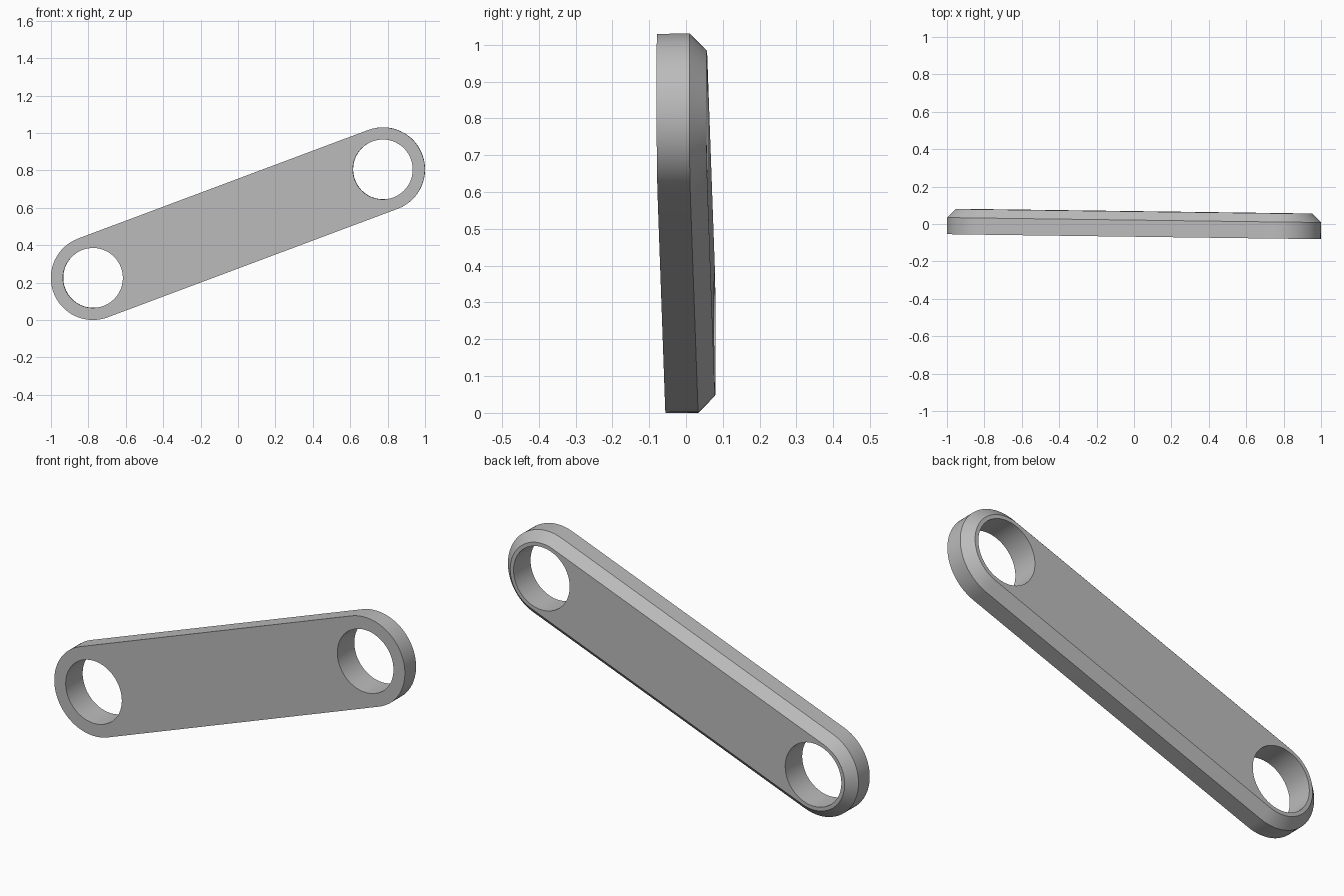
import bpy, bmesh, math
from mathutils import Matrix

if "Cube" in bpy.data.objects:
    bpy.data.objects.remove(bpy.data.objects["Cube"], do_unlink=True)

HALF_X, HALF_Z = 0.775, 0.29          # offset of each eye centre from the middle
RADIUS, HOLE, BEVEL = 0.225, 0.16, 0.046
FRONT, BACK = -0.067, 0.068
REACH = math.hypot(HALF_X, HALF_Z)
SEGS = 32

grey = bpy.data.materials.new("plain grey")
grey.use_nodes = True
colour = (0.5, 0.5, 0.5, 1)
grey.diffuse_color = colour
grey.node_tree.nodes["Principled BSDF"].inputs["Base Color"].default_value = colour


def make_object(name, bm):
    bmesh.ops.recalc_face_normals(bm, faces=bm.faces)
    mesh = bpy.data.meshes.new(name)
    bm.to_mesh(mesh)
    bm.free()
    mesh.materials.append(grey)
    obj = bpy.data.objects.new(name, mesh)
    bpy.context.collection.objects.link(obj)
    return obj


def slot_ring(bm, radius, y):
    """Rounded bar outline at depth y, lying along x."""
    ring = []
    for side in (1, -1):
        for i in range(SEGS + 1):
            a = -math.pi / 2 + math.pi * i / SEGS
            ring.append(bm.verts.new((side * (REACH + radius * math.cos(a)), y,
                                      side * radius * math.sin(a))))
    return ring


# Bar with rounded ends and a chamfered back rim
bm = bmesh.new()
rings = [slot_ring(bm, RADIUS, FRONT),
         slot_ring(bm, RADIUS, BACK - BEVEL),
         slot_ring(bm, RADIUS - BEVEL, BACK)]
count = len(rings[0])
for a, b in zip(rings, rings[1:]):
    for i in range(count):
        j = (i + 1) % count
        bm.faces.new((a[i], a[j], b[j], b[i]))
bm.faces.new(rings[0])
bm.faces.new(rings[-1])
link = make_object("link_bar", bm)

# Cutter for the two round eyes
bm = bmesh.new()
for side in (1, -1):
    place = Matrix.Translation((side * REACH, 0, 0)) @ Matrix.Rotation(math.pi / 2, 4, "X")
    bmesh.ops.create_cone(bm, cap_ends=True, segments=2 * SEGS, radius1=HOLE,
                          radius2=HOLE, depth=0.5, matrix=place)
cutter = make_object("eye_cutter", bm)
cutter.hide_render = True

cut = link.modifiers.new("eyes", "BOOLEAN")
cut.operation = "DIFFERENCE"
cut.solver = "EXACT"
cut.object = cutter
bpy.ops.object.select_all(action="DESELECT")
link.select_set(True)
bpy.context.view_layer.objects.active = link
bpy.ops.object.modifier_apply(modifier=cut.name)
bpy.data.objects.remove(cutter, do_unlink=True)

# Slope the bar up to its left, with a slight forward lean along its length
slope = Matrix.Rotation(-math.atan2(HALF_Z, HALF_X), 4, "Y")
lean = Matrix.Rotation(-0.0125, 4, "Z")
link.data.transform(Matrix.Translation((0, 0, HALF_Z + RADIUS)) @ slope @ lean)
bpy.ops.object.shade_smooth_by_angle(angle=math.radians(30))
